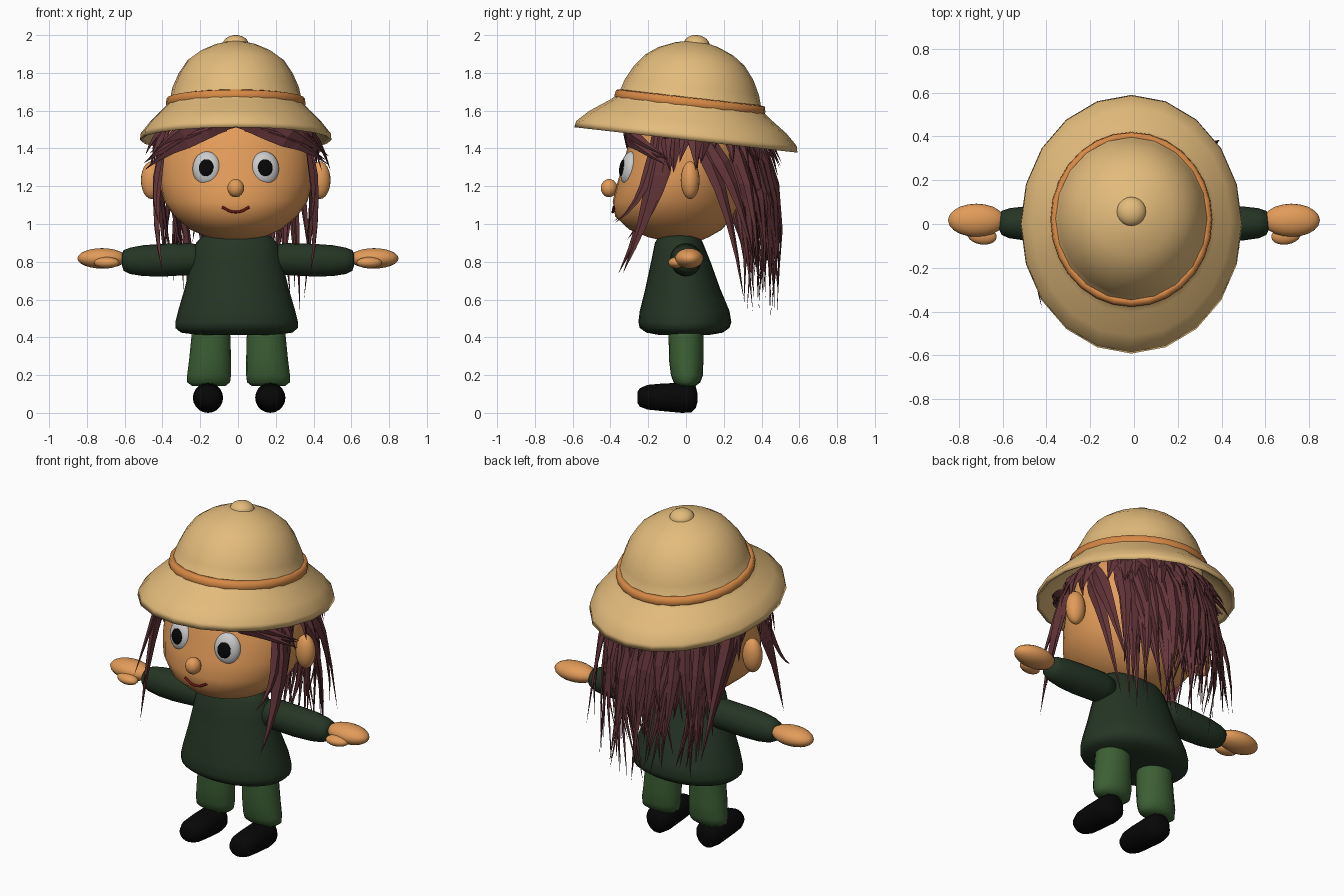
import bpy, bmesh, math, random
from mathutils import Vector, Matrix

if "Cube" in bpy.data.objects:
    bpy.data.objects.remove(bpy.data.objects["Cube"])

random.seed(4)
HX = -0.012  # head and hat sit slightly off centre


def material(name, r, g, b):
    m = bpy.data.materials.new(name)
    m.diffuse_color = (r, g, b, 1)
    m.use_nodes = True
    m.node_tree.nodes["Principled BSDF"].inputs["Base Color"].default_value = m.diffuse_color
    return m


SKIN = material("skin", .76, .33, .10)
STRAW = material("straw", .77, .50, .20)
BAND = material("band", .68, .25, .06)
HAIR = material("hair", .125, .035, .04)
SHIRT = material("shirt", .018, .036, .018)
PANTS = material("pants", .045, .115, .035)
BLACK = material("black", .002, .002, .002)
WHITE = material("white", .6, .6, .6)
LIPS = material("lips", .16, .01, .008)


def finish(name, bm, mat, mirror=False, smooth=True, loc=(0, 0, 0), rot=0):
    bmesh.ops.recalc_face_normals(bm, faces=bm.faces)
    for f in bm.faces:
        f.smooth = smooth
    me = bpy.data.meshes.new(name)
    bm.to_mesh(me)
    bm.free()
    me.materials.append(mat)
    ob = bpy.data.objects.new(name, me)
    bpy.context.collection.objects.link(ob)
    ob.location = loc
    ob.rotation_euler.x = rot
    if mirror:
        ob.modifiers.new("mirror", 'MIRROR')
    return ob


def loft(name, mat, axis, rings, n=20, closed=False, **kw):
    """Elliptical rings (t, a0, a1, b0, b1) strung along an axis."""
    bm = bmesh.new()
    loops = []
    for t, a0, a1, b0, b1 in rings:
        loop = []
        for i in range(n):
            g = 2 * math.pi * i / n
            a = (a0 + a1) / 2 + (a1 - a0) / 2 * math.cos(g)
            b = (b0 + b1) / 2 + (b1 - b0) / 2 * math.sin(g)
            co = {'x': (t, a, b), 'y': (a, t, b), 'z': (a, b, t)}[axis]
            loop.append(bm.verts.new(co))
        loops.append(loop)
    pairs = list(zip(loops, loops[1:]))
    if closed:
        pairs.append((loops[-1], loops[0]))
    else:
        bm.faces.new(loops[0])
        bm.faces.new(loops[-1])
    for p, q in pairs:
        for i in range(n):
            j = (i + 1) % n
            bm.faces.new((p[i], p[j], q[j], q[i]))
    return finish(name, bm, mat, **kw)


def ball(name, mat, centre, radii, turn=0, tilt=0, **kw):
    bm = bmesh.new()
    m = (Matrix.Translation(centre) @ Matrix.Rotation(turn, 4, 'Z')
         @ Matrix.Rotation(tilt, 4, 'X') @ Matrix.Diagonal((*radii, 1)))
    bmesh.ops.create_uvsphere(bm, u_segments=20, v_segments=12, radius=1, matrix=m)
    return finish(name, bm, mat, **kw)


def sym(rows):
    """Rows (z, rx, ry) centred on the axis."""
    return [(z, -x, x, -y, y) for z, x, y in rows]


# Hat: thin hollow shell, band and knob share one tilted frame
hat = dict(loc=(HX, 0, 1.455), rot=math.radians(-6.5))
loft("hat", STRAW, 'z', sym([
    (.515, .04, .04), (.497, .11, .115), (.462, .19, .20), (.415, .255, .265),
    (.345, .302, .32), (.27, .335, .358), (.19, .352, .382), (.155, .385, .425),
    (.085, .455, .525), (.025, .503, .587), (-.01, .507, .595), (.0, .487, .573),
    (.07, .435, .50), (.15, .345, .375), (.26, .32, .34), (.34, .285, .30),
    (.44, .18, .19), (.475, .04, .04)]), **hat)
loft("hat_band", BAND, 'z', sym([
    (.156, .345, .375), (.158, .364, .396), (.185, .370, .402), (.212, .365, .396),
    (.218, .335, .365)]), n=28, closed=True, **hat)
ball("hat_knob", STRAW, (0, 0, .5), (.068, .068, .048), **hat)

# Head and face
loft("head", SKIN, 'z', [(z, -x, x, f, b) for z, x, f, b in [
    (.905, .06, -.09, .06), (.93, .15, -.2, .12), (.97, .24, -.30, .19),
    (1.04, .325, -.375, .25), (1.12, .38, -.388, .285), (1.22, .405, -.363, .31),
    (1.32, .41, -.333, .33), (1.42, .40, -.305, .33), (1.52, .36, -.26, .31),
    (1.60, .27, -.18, .25), (1.65, .14, -.08, .15)]], n=32, loc=(HX, 0, 0))
face = dict(mirror=True, loc=(HX, 0, 0))
ball("ears", SKIN, (.445, .022, 1.232), (.057, .05, .10), **face)
lean = dict(turn=math.radians(14), tilt=math.radians(-9))
ball("eyes", WHITE, (.155, -.302, 1.295), (.076, .042, .09), **lean, **face)
ball("pupils", BLACK, (.157, -.338, 1.298), (.04, .012, .045), **lean, **face)
ball("nose", SKIN, (HX, -.407, 1.19), (.044, .044, .048))

cu = bpy.data.curves.new("mouth", 'CURVE')
cu.dimensions = '3D'
cu.bevel_depth = .007
cu.bevel_resolution = 2
sp = cu.splines.new('POLY')
sp.points.add(4)
for p, (x, z) in zip(sp.points, [(-.072, 1.09), (-.03, 1.067), (0, 1.063), (.03, 1.067), (.072, 1.09)]):
    p.co = (x + HX, -.388 + abs(x) * .08, z, 1)
cu.materials.append(LIPS)
bpy.context.collection.objects.link(bpy.data.objects.new("mouth", cu))

# Body
loft("sweater", SHIRT, 'z', [(z, -x, x, f, b) for z, x, f, b in [
    (.95, .10, -.10, .04), (.935, .18, -.145, .07), (.90, .215, -.165, .09),
    (.80, .24, -.185, .13), (.66, .275, -.215, .18), (.54, .31, -.245, .23),
    (.48, .325, -.252, .24), (.45, .325, -.245, .23), (.425, .295, -.21, .195),
    (.412, .2, -.14, .12)]], n=28, loc=(-.007, 0, 0))
loft("sleeves", SHIRT, 'x', [
    (.17, -.04, .04, .77, .85), (.19, -.075, .075, .735, .885), (.25, -.085, .085, .73, .899),
    (.40, -.083, .083, .722, .895), (.50, -.075, .08, .724, .888), (.57, -.065, .072, .735, .875),
    (.605, -.05, .06, .752, .862), (.615, -.03, .04, .78, .84)], mirror=True)
ball("hands", SKIN, (.72, .017, .818), (.13, .076, .054), mirror=True)
ball("thumbs", SKIN, (.695, -.052, .795), (.068, .042, .03), turn=.15, mirror=True)
loft("trousers", PANTS, 'z', [
    (.47, .05, .245, -.09, .09), (.40, .043, .25, -.092, .092), (.28, .04, .262, -.09, .092),
    (.20, .04, .272, -.08, .09), (.162, .045, .272, -.066, .076), (.142, .07, .245, -.04, .05)],
    mirror=True, loc=(.003, 0, 0))
loft("shoes", BLACK, 'y', [
    (-.258, .135, .195, .055, .11), (-.245, .108, .222, .033, .13), (-.205, .09, .24, .018, .148),
    (-.13, .085, .245, .01, .155), (-.02, .085, .245, 0, .16), (.03, .095, .235, .003, .157),
    (.052, .115, .215, .025, .14), (.06, .14, .19, .055, .105)], mirror=True, loc=(.006, 0, 0))

# Hair: tapered, faceted locks along bent paths
hair = bmesh.new()


def jit(p, s):
    return Vector([c + random.uniform(-s, s) for c in p])


def lock(root, mid, tip, w, steps=5):
    p0, p1, p2 = Vector(root), Vector(mid), Vector(tip)
    prev = None
    for k in range(steps):
        t = k / steps
        c = p0 * (1 - t) ** 2 + p1 * 2 * t * (1 - t) + p2 * t * t
        d = ((p1 - p0) * (1 - t) + (p2 - p1) * t).normalized()
        out = Vector((c.x - HX, c.y, 0)).normalized()
        side = d.cross(out).normalized()
        r = w * (.55 + 1.3 * t if t < .34 else 1.5 * (1 - t))
        ring = [hair.verts.new(c + v) for v in (side * r, out * r * .5, -side * r, -out * r * .35)]
        if prev:
            for i in range(4):
                j = (i + 1) % 4
                hair.faces.new((prev[i], prev[j], ring[j], ring[i]))
        else:
            hair.faces.new(ring)
        prev = ring
    end = hair.verts.new(p2)
    for i in range(4):
        hair.faces.new((prev[i], prev[(i + 1) % 4], end))


# long ragged locks down the back, spread through the depth
for i in range(80):
    a = math.radians(-58 + 116 * i / 79 + random.uniform(-5, 5))
    s, c, d = math.sin(a), math.cos(a), random.uniform(-.02, .11)
    low = random.uniform(.44, .95) + .1 * abs(s)
    lock((HX + .36 * s, .05 + .29 * c, 1.5),
         jit((HX + .43 * s, .13 + (.29 + d) * c, random.uniform(1.1, 1.3)), .035),
         (HX + .35 * s + random.uniform(-.11, .11), .20 + (.17 + d) * c + random.uniform(-.03, .06), low),
         random.uniform(.025, .05), 4)

# short locks under the brim, sides and back
for i in range(44):
    a = math.radians(-112 + 224 * i / 43 + random.uniform(-3, 3))
    s, c = math.sin(a), math.cos(a)
    drop = random.uniform(.0, .17)
    lock((HX + .33 * s, .03 + .30 * c, 1.55), (HX + .44 * s, .03 + .41 * c, 1.47),
         jit((HX + .46 * s, .04 + .43 * c, 1.42 - drop), .05), random.uniform(.035, .06), 4)

for m in (-1, 1):
    # fringe parted in the middle
    for dz, dx in ((.02, 0), (0, .05), (-.02, .1), (.03, .18)):
        lock((HX + m * dx, -.30, 1.52 + dz), (HX + m * .3, -.37, 1.475 + dz),
             jit((HX + m * .47, -.10, 1.33 + dz), .03), .05)
    # long locks framing the face
    for y, low, w in ((-.13, .72, .06), (-.09, .9, .04), (-.16, 1.02, .035)):
        lock((HX + m * .36, y, 1.5), jit((HX + m * .455, y - .02, 1.15), .012),
             jit((HX + m * .40, y - .22, low), .02), w, 6)
    # locks sweeping behind the ear
    for y in (.11, .17):
        lock((HX + m * .36, y - .1, 1.5), jit((HX + m * .45, y + .1, 1.3), .02),
             jit((HX + m * .36, y + .2, random.uniform(.6, .9)), .04), .045, 6)
finish("hair", hair, HAIR, smooth=False)
